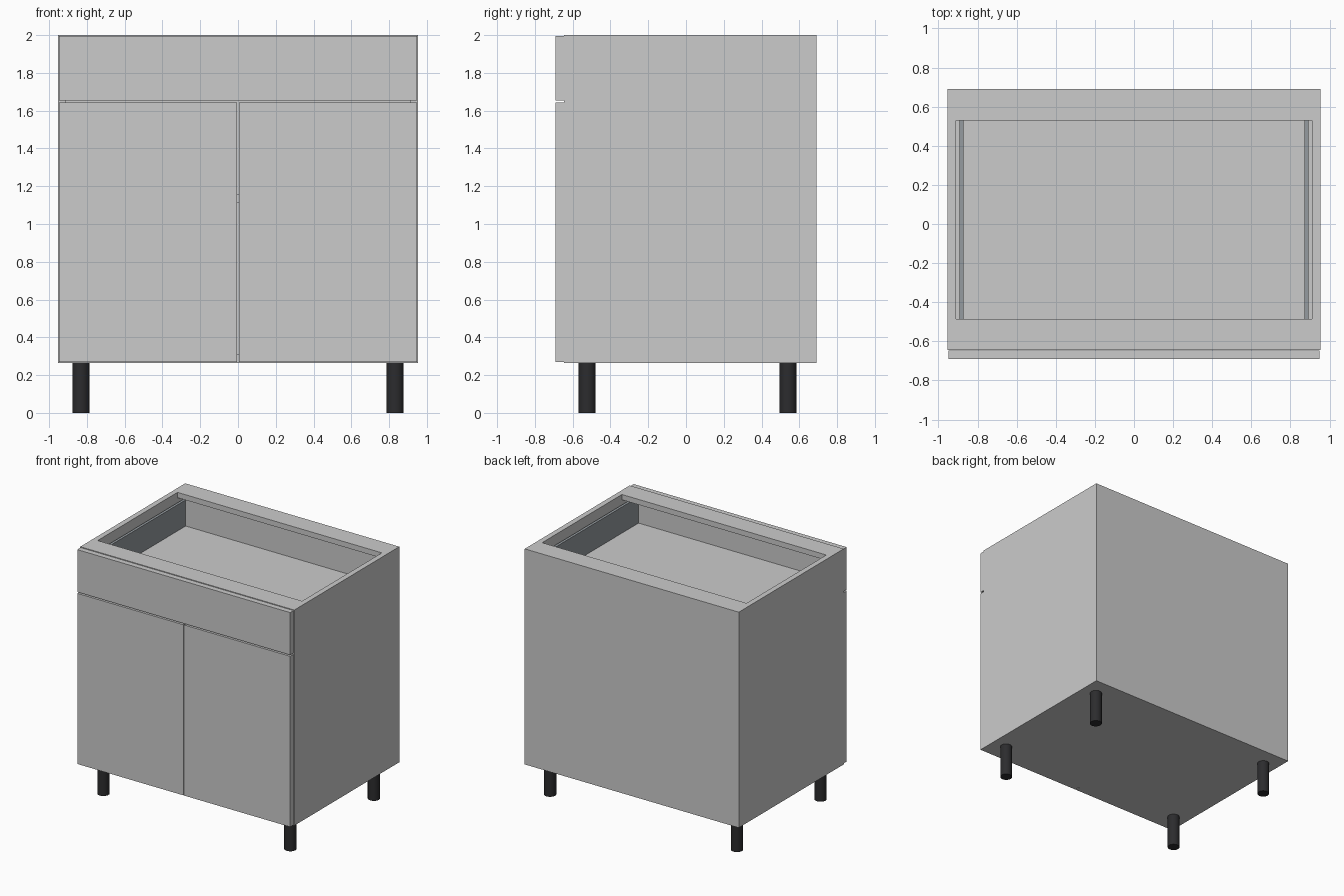
import bpy, bmesh
from mathutils import Matrix

if "Cube" in bpy.data.objects:
    bpy.data.objects.remove(bpy.data.objects["Cube"])

T = 0.043            # board thickness
W, D = 0.953, 0.69   # half width, half depth
Z0, Z1 = 0.265, 2.0  # carcass bottom and top
F = -0.645           # front edge of the carcass
IN = W - T           # inner face of the side boards


def material(name, rgb):
    m = bpy.data.materials.new(name)
    m.diffuse_color = (*rgb, 1)
    m.use_nodes = True
    m.node_tree.nodes["Principled BSDF"].inputs["Base Color"].default_value = m.diffuse_color
    return m


black = material("black_plastic", (0.025, 0.025, 0.027))
metal = material("drawer_metal", (0.30, 0.33, 0.35))


def finish(name, bm, mat=None):
    me = bpy.data.meshes.new(name)
    bm.to_mesh(me)
    bm.free()
    ob = bpy.data.objects.new(name, me)
    bpy.context.collection.objects.link(ob)
    if mat:
        me.materials.append(mat)
    return ob


def box(name, x, y, z, mat=None):
    """Board from (min, max) ranges."""
    bm = bmesh.new()
    size = [b - a for a, b in (x, y, z)]
    mid = [(a + b) / 2 for a, b in (x, y, z)]
    bmesh.ops.create_cube(bm, size=1, matrix=Matrix.Translation(mid) @ Matrix.Diagonal((*size, 1)))
    return finish(name, bm, mat)


def span(a, b, s):
    """Range mirrored to the left when s is -1."""
    return tuple(sorted((a * s, b * s)))


# carcass: the back board laps over the left side and butts against the right one
box("left_side", (-W, -IN), (F, D - T), (Z0, Z1))
box("right_side", (IN, W), (F, D), (Z0, Z1))
box("back_panel", (-W, IN), (D - T, D), (Z0, Z1))
box("bottom_panel", (-IN, IN), (F, D - T), (Z0, Z0 + T))
box("shelf", (-IN, IN), (F + 0.03, D - T), (1.115, 1.115 + T))

# top stretchers
box("front_stretcher", (-IN, IN), (F, -0.485), (Z1 - T, Z1))
box("back_stretcher", (-IN, IN), (0.53, D - T), (Z1 - T, Z1))

# fronts, standing just clear of the carcass
front_y = (-D, F - 0.002)
box("drawer_front", (-0.948, 0.948), front_y, (1.654, 1.995))

for s, side in ((-1, "left"), (1, "right")):
    box(side + "_door", span(0.004, 0.948, s), front_y, (0.27, 1.643))
    box(side + "_drawer_wall", span(0.872, 0.893, s), (F + 0.003, 0.60), (1.69, 1.93), metal)

    # round legs
    for y, end in ((-0.523, "front"), (0.54, "back")):
        bm = bmesh.new()
        bmesh.ops.create_cone(bm, cap_ends=True, segments=32, radius1=0.045, radius2=0.045,
                              depth=Z0, matrix=Matrix.Translation((0.832 * s, y, Z0 / 2)))
        for f in bm.faces:
            f.smooth = len(f.verts) == 4
        for e in bm.edges:
            e.smooth = e.calc_face_angle(0) < 0.6
        finish(f"{side}_{end}_leg", bm, black)

# drawer box
box("drawer_bottom", (-0.872, 0.872), (F + 0.003, 0.58), (1.69, 1.72))
box("drawer_back", (-0.872, 0.872), (0.58, 0.60), (1.69, 1.93))
